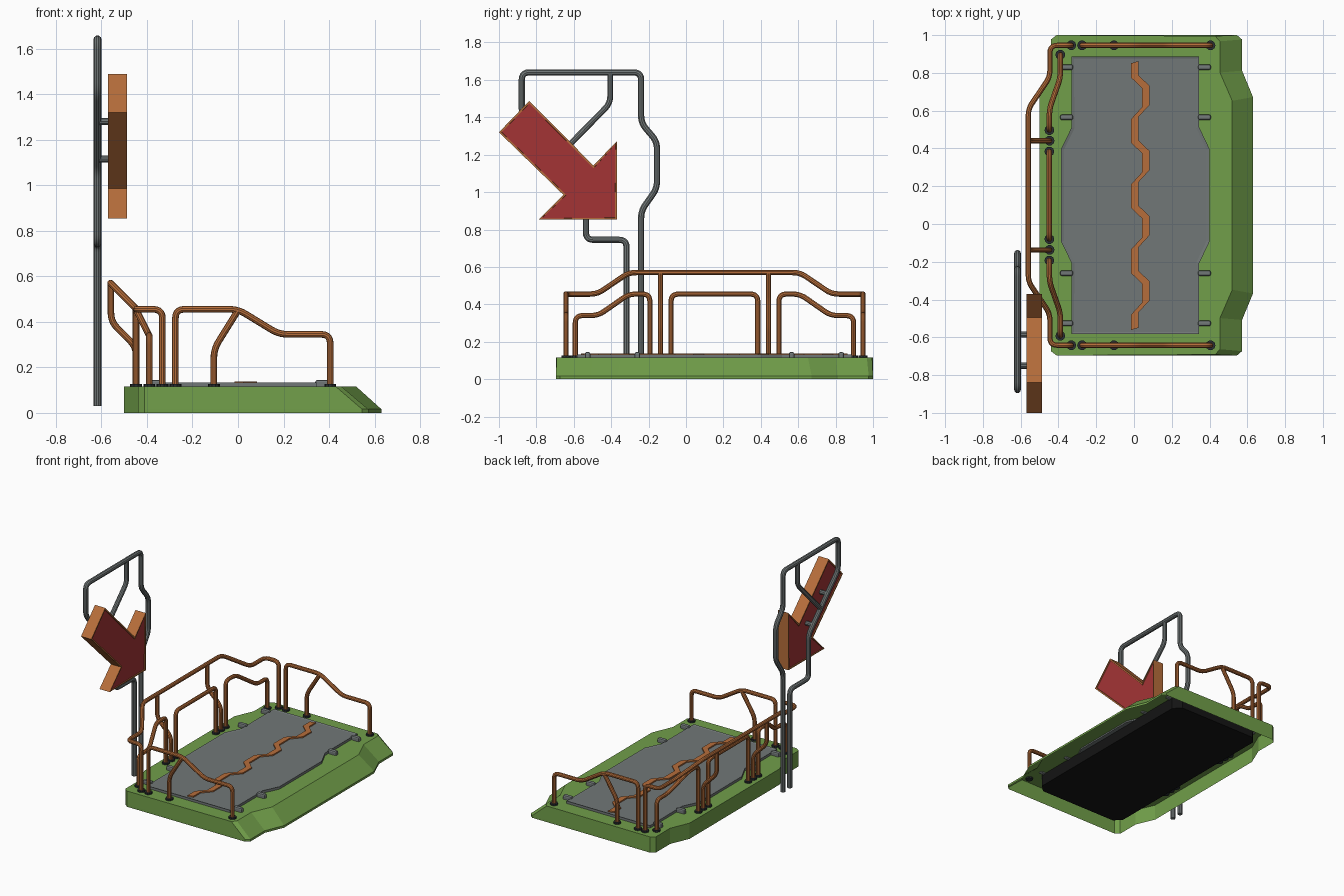
import bpy, bmesh
from mathutils import Vector

if "Cube" in bpy.data.objects:
    bpy.data.objects.remove(bpy.data.objects["Cube"])

YC = 0.152      # the platform is symmetric about this y
DECK = 0.115    # top of the green base


def material(name, col):
    m = bpy.data.materials.new(name)
    m.diffuse_color = (*col, 1)
    m.use_nodes = True
    m.node_tree.nodes["Principled BSDF"].inputs["Base Color"].default_value = m.diffuse_color
    return m


GREEN = material("green", (0.165, 0.345, 0.068))
ORANGE = material("orange", (0.47, 0.155, 0.043))
RED = material("red", (0.37, 0.034, 0.036))
GREY = material("grey", (0.165, 0.185, 0.185))
DARK = material("dark cap", (0.022, 0.027, 0.032))
BLACK = material("black", (0.007, 0.007, 0.007))


def finish(name, bm, *mats):
    me = bpy.data.meshes.new(name)
    bmesh.ops.recalc_face_normals(bm, faces=bm.faces[:])
    bm.to_mesh(me)
    bm.free()
    ob = bpy.data.objects.new(name, me)
    for m in mats:
        me.materials.append(m)
    bpy.context.collection.objects.link(ob)
    return ob


def loft(rings, bottom=True):
    """Skin between matching rings of points, capped on top and maybe below."""
    bm = bmesh.new()
    vs = [[bm.verts.new(p) for p in r] for r in rings]
    n = len(vs[0])
    for a, b in zip(vs, vs[1:]):
        for i in range(n):
            bm.faces.new((a[i], a[(i + 1) % n], b[(i + 1) % n], b[i]))
    caps = [bm.faces.new(vs[-1])]
    if bottom:
        caps.append(bm.faces.new(vs[0]))
    bmesh.ops.recalc_face_normals(bm, faces=bm.faces[:])
    return bm, caps


def flip(p):
    return (p[0], 2 * YC - p[1], p[2])


def ring(half, z):
    """Mirror half an outline, (x, distance from YC), into a full ring."""
    return ([(x, YC + d, z) for x, d in half]
            + [(x, YC - d, z) for x, d in reversed(half)])


def fillet(pts, r):
    pts = [Vector(p) for p in pts]
    out = [pts[0]]
    for a, b, c in zip(pts, pts[1:], pts[2:]):
        u, v = a - b, c - b
        k = min(r, u.length * 0.48, v.length * 0.48)
        p, q = b + u.normalized() * k, b + v.normalized() * k
        for i in range(6):
            t = i / 5
            out.append(p * (1 - t) ** 2 + b * 2 * t * (1 - t) + q * t * t)
    return out + [pts[-1]]


def tube(name, pts, radius, mat, bend=0.04):
    path = fillet(pts, bend)
    cu = bpy.data.curves.new(name, 'CURVE')
    cu.dimensions = '3D'
    cu.bevel_depth = radius
    cu.bevel_resolution = 3
    cu.use_fill_caps = True
    s = cu.splines.new('POLY')
    s.points.add(len(path) - 1)
    for sp, p in zip(s.points, path):
        sp.co = (*p, 1)
    cu.materials.append(mat)
    ob = bpy.data.objects.new(name, cu)
    bpy.context.collection.objects.link(ob)
    bpy.ops.object.select_all(action='DESELECT')
    ob.select_set(True)
    bpy.context.view_layer.objects.active = ob
    bpy.ops.object.convert(target='MESH')
    bpy.ops.object.shade_smooth_by_angle()


def rail(name, pts, mirrored=True):
    """Orange tube with a dark foot wherever an end meets the deck."""
    for tag, path in (("near", pts), ("far", [flip(p) for p in pts])):
        tube(f"{name}_{tag}", path, 0.0145, ORANGE)
        for e in (path[0], path[-1]):
            if e[2] <= DECK:
                tube(f"{name}_{tag}_foot", [(e[0], e[1], DECK - 0.01), (e[0], e[1], DECK + 0.012)], 0.026, DARK)
        if not mirrored:
            break


# Green base: an open-bottomed shell with a sloped ramp on the right
left = [(-0.41, 0.848), (-0.44, 0.825), (-0.44, 0.66), (-0.50, 0.52)][::-1]
low = left + [(0.545, 0.848), (0.572, 0.825), (0.572, 0.66), (0.63, 0.52)]
high = left + [(0.43, 0.843), (0.455, 0.815), (0.455, 0.65), (0.52, 0.50)]
bm, _ = loft([ring(low, 0), ring(low, 0.016), ring(high, DECK)], bottom=False)
finish("base_shell", bm, GREEN)

# Black box under the jumping mat
box = [(-0.36, 0.70), (-0.31, 0.75), (0.32, 0.75), (0.37, 0.70)]
bm, _ = loft([ring(box, 0.025), ring(box, DECK - 0.004)])
finish("mat_pit", bm, BLACK)

# Grey mat with a raised rim
mat = [(-0.386, 0.245), (-0.33, 0.36), (-0.33, 0.735), (0.345, 0.735), (0.345, 0.36), (0.4, 0.245)]
bm, caps = loft([ring(mat, DECK - 0.01), ring(mat, 0.133)])
bmesh.ops.inset_region(bm, faces=[caps[0]], thickness=0.016, depth=-0.004)
finish("mat", bm, GREY)

# Orange zigzag stripe along the mat
P = 0.345
xy = []
for i in range(5):
    y = 0.857 - P * i
    xy += [(0.005, y if i == 0 else y + 0.05), (0.005, y - 0.077 if i < 4 else -0.555)]
    if i < 4:
        xy += [(0.063, y - 0.132), (0.063, y - 0.232)]
bm = bmesh.new()
rows = [[bm.verts.new((x + s, y + s * 0.3, z)) for s, z in
         ((-0.02, 0.128), (0.02, 0.128), (0.02, 0.138), (-0.02, 0.138))] for x, y in xy]
for a, b in zip(rows, rows[1:]):
    for k in range(4):
        bm.faces.new((a[k], a[(k + 1) % 4], b[(k + 1) % 4], b[k]))
bm.faces.new(rows[0])
bm.faces.new(rows[-1])
finish("zigzag_stripe", bm, ORANGE)

# Clips holding the mat
for y in (0.83, 0.565, -0.26, -0.526):
    for x in (-0.357, 0.373):
        bpy.ops.mesh.primitive_cube_add(size=1, location=(x, y, 0.125))
        ob = bpy.context.object
        ob.name = "mat_clip"
        ob.scale = (0.068, 0.03, 0.04)
        bpy.ops.object.transform_apply(location=False)
        ob.data.materials.append(GREY)
        bv = ob.modifiers.new("bevel", 'BEVEL')
        bv.width = 0.01
        bv.segments = 2

# Side rails with a bent brace
Y = -0.642
rail("side_rail", [(-0.275, Y, DECK), (-0.275, Y, 0.455), (0.0, Y, 0.455),
                   (0.18, Y, 0.345), (0.405, Y, 0.345), (0.405, Y, DECK)])
rail("side_brace", [(-0.106, Y, DECK), (-0.106, Y, 0.28), (0.0, Y, 0.45)])

# Long rail around the back side, bulging outwards and upwards
end = [(-0.332, Y, DECK), (-0.332, Y, 0.455), (-0.445, Y, 0.455),
       (-0.445, -0.475, 0.455), (-0.56, -0.305, 0.57)]
rail("outer_rail", end + [flip(p) for p in reversed(end)], mirrored=False)
rail("outer_brace", [(-0.447, -0.137, DECK), (-0.447, -0.137, 0.29),
                     (-0.558, -0.137, 0.40), (-0.558, -0.137, 0.565)])

# Inner hoops
rail("corner_hoop", [(-0.39, -0.592, DECK), (-0.39, -0.592, 0.34), (-0.39, -0.47, 0.34),
                     (-0.448, -0.305, 0.455), (-0.448, -0.193, 0.455), (-0.448, -0.193, DECK)])
rail("middle_hoop", [(-0.448, -0.08, DECK), (-0.448, -0.08, 0.455),
                     (-0.448, 0.384, 0.455), (-0.448, 0.384, DECK)], mirrored=False)

# Grey sign frame
SX = -0.617
frame = [(-0.24, 0.03), (-0.24, 0.90), (-0.155, 1.02), (-0.155, 1.27), (-0.24, 1.37),
         (-0.24, 1.64), (-0.878, 1.64), (-0.878, 1.408), (-0.535, 1.065),
         (-0.535, 0.745), (-0.318, 0.745), (-0.318, 0.03)]
tube("sign_frame", [(SX, y, z) for y, z in frame], 0.0175, GREY)
tube("sign_frame_strut", [(SX, -0.405, 1.635), (SX, -0.405, 1.475), (SX, -0.67, 1.205)], 0.0165, GREY)
for y in (-0.75, -0.585):
    tube("sign_stud", [(SX, y, 0.53 - y), (-0.56, y, 0.53 - y)], 0.0165, GREY)

# Arrow sign, red faces inset in an orange rim
arrow = [(-1.0, 1.32), (-0.838, 1.488), (-0.495, 1.142), (-0.37, 1.272),
         (-0.37, 0.853), (-0.787, 0.853), (-0.655, 0.985)]
bm, caps = loft([[(x, y, z) for y, z in arrow] for x in (-0.57, -0.487)])
for f in caps:
    f.material_index = 1
    rim = bmesh.ops.inset_region(bm, faces=[f], thickness=0.014)["faces"]
    for r in rim:
        r.material_index = 0
    rim = bmesh.ops.inset_region(bm, faces=[f], thickness=0.001, depth=-0.006)["faces"]
    for r in rim:
        r.material_index = 0
finish("arrow_sign", bm, ORANGE, RED)
